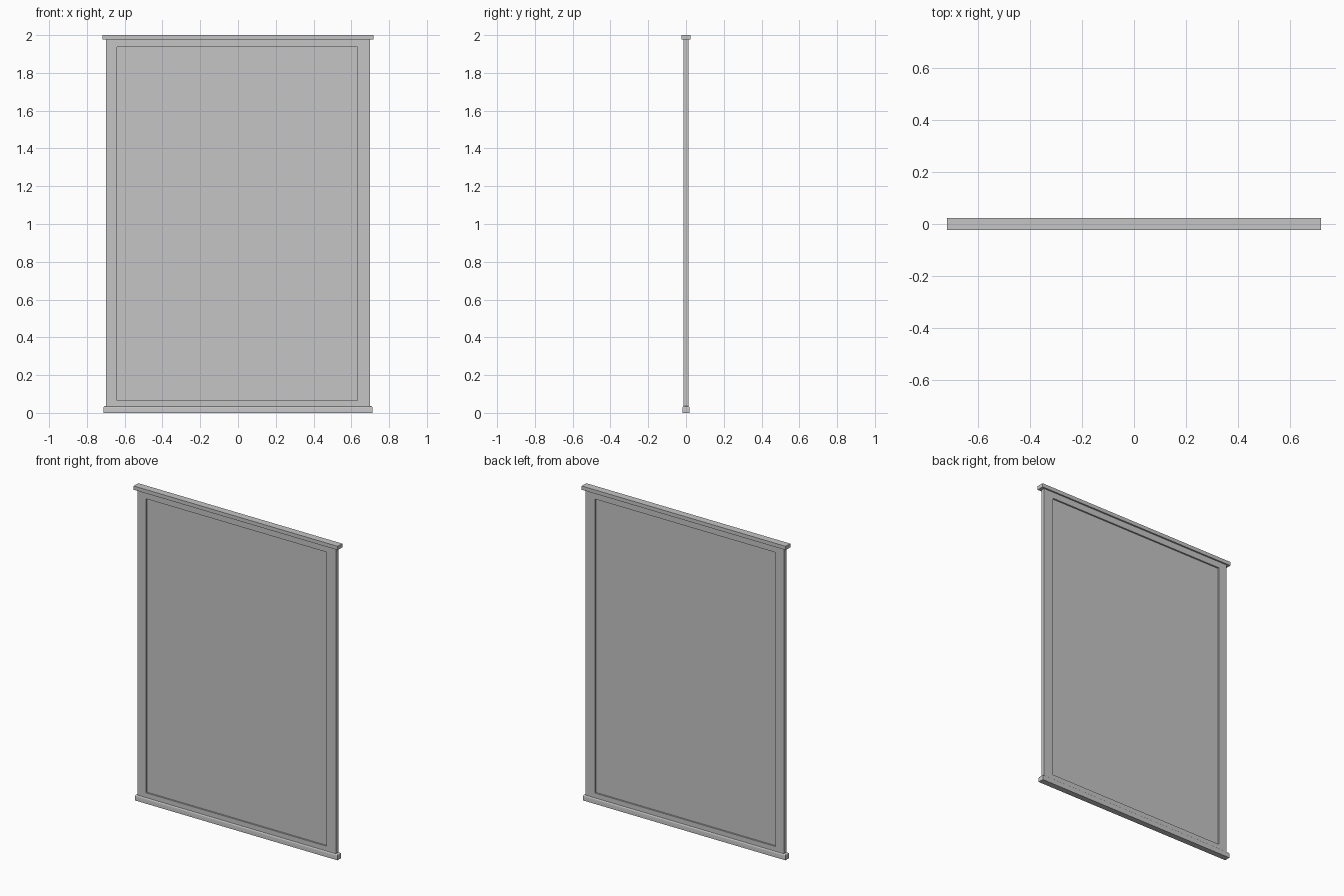
import bpy
import bmesh

cube = bpy.data.objects.get("Cube")
if cube:
    bpy.data.objects.remove(cube, do_unlink=True)

# One light grey finish for the whole screen
grey = bpy.data.materials.new("light grey")
grey.use_nodes = True
colour = (0.56, 0.56, 0.56, 1)
grey.diffuse_color = colour
grey.node_tree.nodes["Principled BSDF"].inputs["Base Color"].default_value = colour


def box(name, x, y, z):
    """Box spanning the (low, high) pairs."""
    bpy.ops.mesh.primitive_cube_add(
        size=1, location=[(a + b) / 2 for a, b in (x, y, z)])
    obj = bpy.context.object
    obj.name = name
    obj.scale = [b - a for a, b in (x, y, z)]
    bpy.ops.object.transform_apply(location=False, rotation=False, scale=True)
    obj.data.materials.append(grey)
    return obj


def round_top(obj, radius):
    """Round the upper edges and keep the underside sharp."""
    bm = bmesh.new()
    bm.from_mesh(obj.data)
    edges = [e for e in bm.edges if all(v.co.z > 0 for v in e.verts)]
    bmesh.ops.bevel(bm, geom=edges, offset=radius, segments=4,
                    profile=0.5, affect='EDGES')
    bm.to_mesh(obj.data)
    bm.free()
    bpy.ops.object.shade_smooth_by_angle()


# Outer frame: two stiles and two cross members around the opening
OUT, LEFT, RIGHT = 0.698, -0.64, 0.632
LOW, HIGH = 0.066, 1.936
DEPTH = (-0.013, 0.013)
box("right_stile", (-OUT, LEFT), DEPTH, (0.02, 1.985))
box("left_stile", (RIGHT, OUT), DEPTH, (0.02, 1.985))
box("lower_frame", (LEFT, RIGHT), DEPTH, (0.02, LOW))
box("upper_frame", (LEFT, RIGHT), DEPTH, (HIGH, 1.985))

# Recessed sheet, visible from both sides
box("panel", (LEFT, RIGHT), (-0.003, 0.003), (LOW, HIGH))

# Wider cap rails: square at the top, rounded at the bottom
box("top_rail", (-0.718, 0.718), (-0.023, 0.023), (1.976, 2.0))
bottom_rail = box("bottom_rail", (-0.713, 0.713), (-0.019, 0.019), (0.0, 0.036))
round_top(bottom_rail, 0.01)
